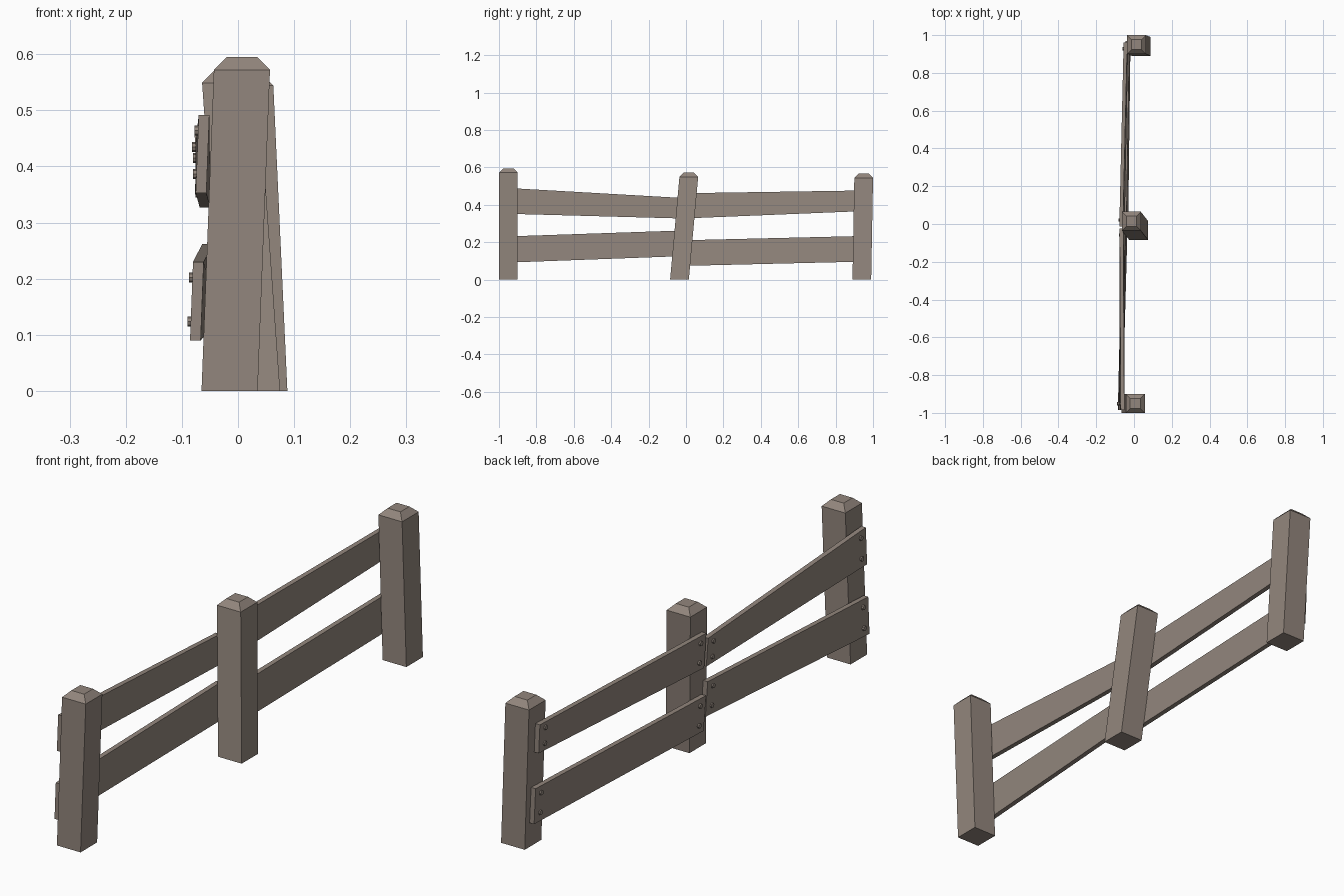
import bpy, bmesh, math
from mathutils import Vector, Matrix

cube = bpy.data.objects.get("Cube")
if cube:
    bpy.data.objects.remove(cube, do_unlink=True)

wood = bpy.data.materials.new("weathered_wood")
wood.use_nodes = True
COLOUR = (0.29, 0.24, 0.205, 1)
wood.diffuse_color = COLOUR
wood.node_tree.nodes["Principled BSDF"].inputs["Base Color"].default_value = COLOUR

W = 0.1        # post width
THICK = 0.019  # plank thickness
BEVEL = 0.023  # post cap inset and height


def finish(name, bm):
    bmesh.ops.recalc_face_normals(bm, faces=bm.faces)
    mesh = bpy.data.meshes.new(name)
    bm.to_mesh(mesh)
    bm.free()
    mesh.materials.append(wood)
    obj = bpy.data.objects.new(name, mesh)
    bpy.context.collection.objects.link(obj)


def loft(name, rings):
    """Skin a stack of four-sided rings and close both ends."""
    bm = bmesh.new()
    loops = [[bm.verts.new(p) for p in ring] for ring in rings]
    for a, b in zip(loops, loops[1:]):
        for i in range(4):
            j = (i + 1) % 4
            bm.faces.new((a[i], a[j], b[j], b[i]))
    bm.faces.new(loops[0])
    bm.faces.new(loops[-1])
    finish(name, bm)


def square(x, y, z, inset=0):
    lo, hi = inset, W - inset
    return [(x + u, y + v, z) for u, v in ((lo, lo), (hi, lo), (hi, hi), (lo, hi))]


# Posts: (base x, base y), (shoulder x, shoulder y), shoulder height, plank gap
posts = {
    "front": ((-0.065, -1.0), (-0.043, -1.0), 0.572, 0.005),
    "middle": ((-0.025, -0.085), (-0.064, -0.035), 0.549, 0.001),
    "back": ((-0.012, 0.89), (-0.037, 0.90), 0.544, 0.002),
}
for name, (base, top, h, gap) in posts.items():
    loft(name + "_post", [square(*base, 0), square(*top, h),
                          square(*top, h + BEVEL, BEVEL)])


def face_x(post, z):
    """Where a plank touches the leaning side of a post."""
    base, top, h, gap = posts[post]
    return base[0] + (top[0] - base[0]) * z / h - gap


def plank_end(post, y, z0, z1):
    a, b = face_x(post, z0), face_x(post, z1)
    return [Vector(p) for p in ((a, y, z0), (a - THICK, y, z0),
                                (b - THICK, y, z1), (b, y, z1))]


def bolt(name, centre):
    bm = bmesh.new()
    bmesh.ops.create_cone(bm, cap_ends=True, segments=8, radius1=0.009,
                          radius2=0.009, depth=0.012,
                          matrix=Matrix.Translation(centre) @ Matrix.Rotation(math.pi / 2, 4, "Y"))
    finish(name, bm)


# Planks: each end is a post, a y position, and bottom and top heights
planks = {
    "front_upper": (("front", -0.985, 0.353, 0.492), ("middle", -0.025, 0.327, 0.437)),
    "front_lower": (("front", -0.985, 0.09, 0.23), ("middle", -0.04, 0.125, 0.262)),
    "back_upper": (("middle", -0.012, 0.327, 0.462), ("back", 0.96, 0.367, 0.477)),
    "back_lower": (("middle", -0.035, 0.073, 0.21), ("back", 0.97, 0.097, 0.234)),
}
for name, ends in planks.items():
    rings = [plank_end(*e) for e in ends]
    loft(name + "_plank", rings)
    # Two bolts near each end
    for ring, side, label in ((rings[0], 1, "near"), (rings[1], -1, "far")):
        for t, level in ((0.24, "low"), (0.8, "high")):
            centre = ring[1].lerp(ring[2], t) + Vector((0, side * 0.033, 0))
            bolt(f"{name}_bolt_{label}_{level}", centre)
